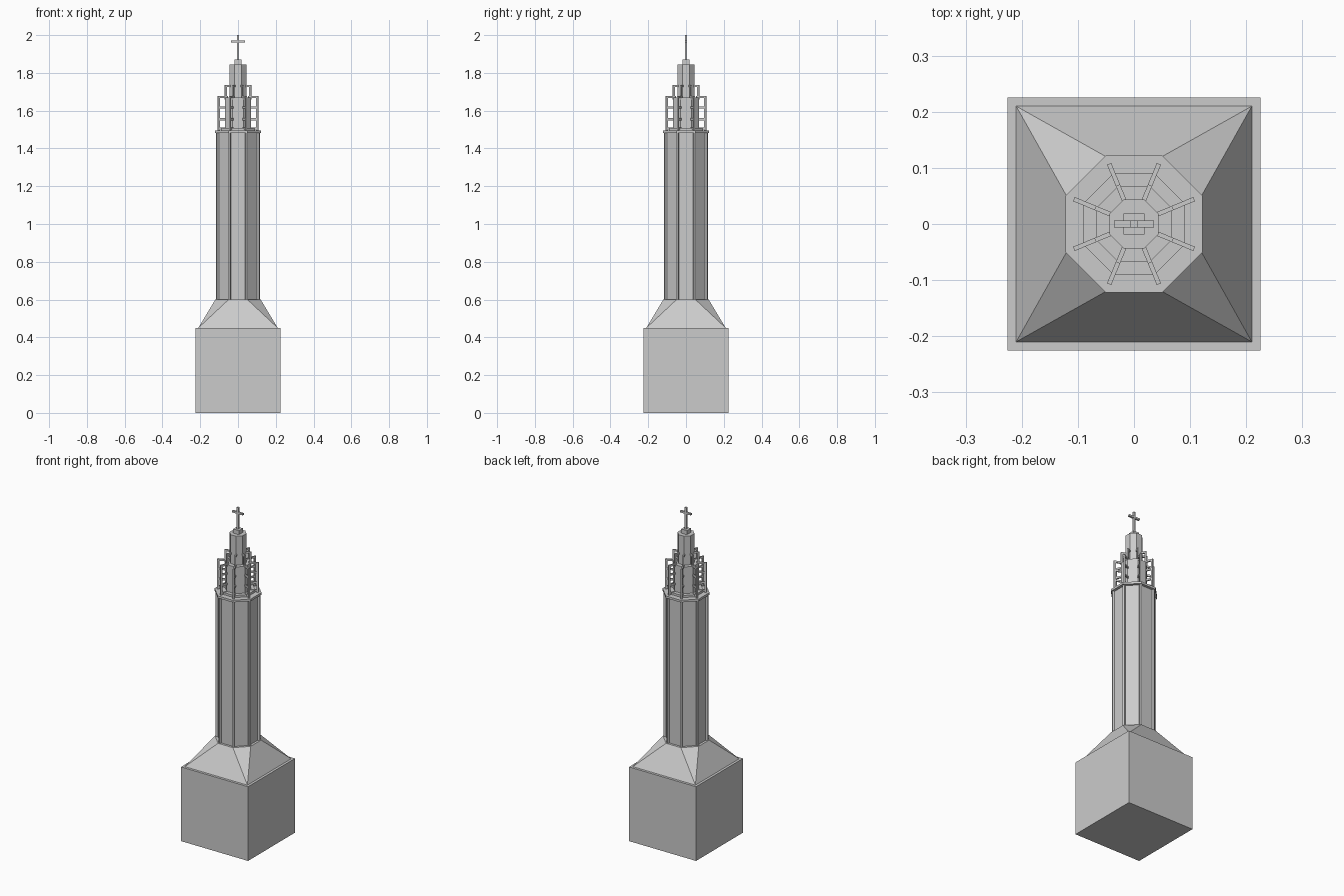
import bpy, bmesh, math
from mathutils import Matrix

if "Cube" in bpy.data.objects:
    bpy.data.objects.remove(bpy.data.objects["Cube"])

C8 = math.cos(math.pi / 8)


def finish(name, bm):
    bmesh.ops.recalc_face_normals(bm, faces=bm.faces)
    me = bpy.data.meshes.new(name)
    bm.to_mesh(me)
    bm.free()
    ob = bpy.data.objects.new(name, me)
    bpy.context.collection.objects.link(ob)
    return ob


def add_box(bm, x0, x1, y0, y1, z0, z1, angle=0.0):
    m = (Matrix.Rotation(angle, 4, 'Z')
         @ Matrix.Translation(((x0 + x1) / 2, (y0 + y1) / 2, (z0 + z1) / 2))
         @ Matrix.Diagonal((x1 - x0, y1 - y0, z1 - z0, 1)))
    bmesh.ops.create_cube(bm, size=1, matrix=m)


def box(name, hx, hy, z0, z1):
    bm = bmesh.new()
    add_box(bm, -hx, hx, -hy, hy, z0, z1)
    return finish(name, bm)


def oct_points(apothem, z):
    r = apothem / C8
    return [(r * math.cos(a), r * math.sin(a), z)
            for a in (math.pi / 8 + i * math.pi / 4 for i in range(8))]


def hull(name, pts):
    bm = bmesh.new()
    for p in pts:
        bm.verts.new(p)
    bmesh.ops.convex_hull(bm, input=bm.verts)
    bmesh.ops.dissolve_limit(bm, angle_limit=0.01, verts=bm.verts, edges=bm.edges)
    return finish(name, bm)


def octagon(name, apothem, z0, z1):
    return hull(name, oct_points(apothem, z0) + oct_points(apothem, z1))


def radial(name, boxes):
    # same set of boxes repeated on the eight octagon corners
    bm = bmesh.new()
    for i in range(8):
        a = math.pi / 8 + i * math.pi / 4
        for r0, r1, z0, z1, w in boxes:
            add_box(bm, r0, r1, -w / 2, w / 2, z0, z1, a)
    return finish(name, bm)


# square base and the sloped transition to the octagon
box("base", 0.225, 0.225, 0, 0.45)
s = 0.21
hull("sloped_roof", [(x, y, 0.45) for x in (-s, s) for y in (-s, s)]
     + oct_points(0.12, 0.6))

# shaft with corner ribs and cornice
octagon("shaft", 0.106, 0.59, 1.485)
radial("shaft_ribs", [(0.09, 0.124, 0.59, 1.485, 0.012)])
octagon("cornice", 0.122, 1.482, 1.495)

# stepped octagonal lantern
octagon("lantern_step", 0.09, 1.495, 1.508)
octagon("lantern_lower", 0.068, 1.50, 1.67)
octagon("lantern_upper", 0.044, 1.66, 1.845)

# open fins: outer posts with three rungs, and taller inner posts
W = 0.008
radial("outer_fins", [(0.105, 0.116, 1.495, 1.677, W)]
       + [(0.06, 0.106, z - 0.011, z, W) for z in (1.511, 1.56, 1.622, 1.677)])
radial("inner_fins", [(0.065, 0.075, 1.66, 1.737, W),
                      (0.04, 0.066, 1.726, 1.737, W)])

# finial and cross
box("finial", 0.019, 0.019, 1.845, 1.87)
box("cross_post", 0.006, 0.006, 1.87, 2.0)
box("cross_arm", 0.036, 0.006, 1.961, 1.972)
